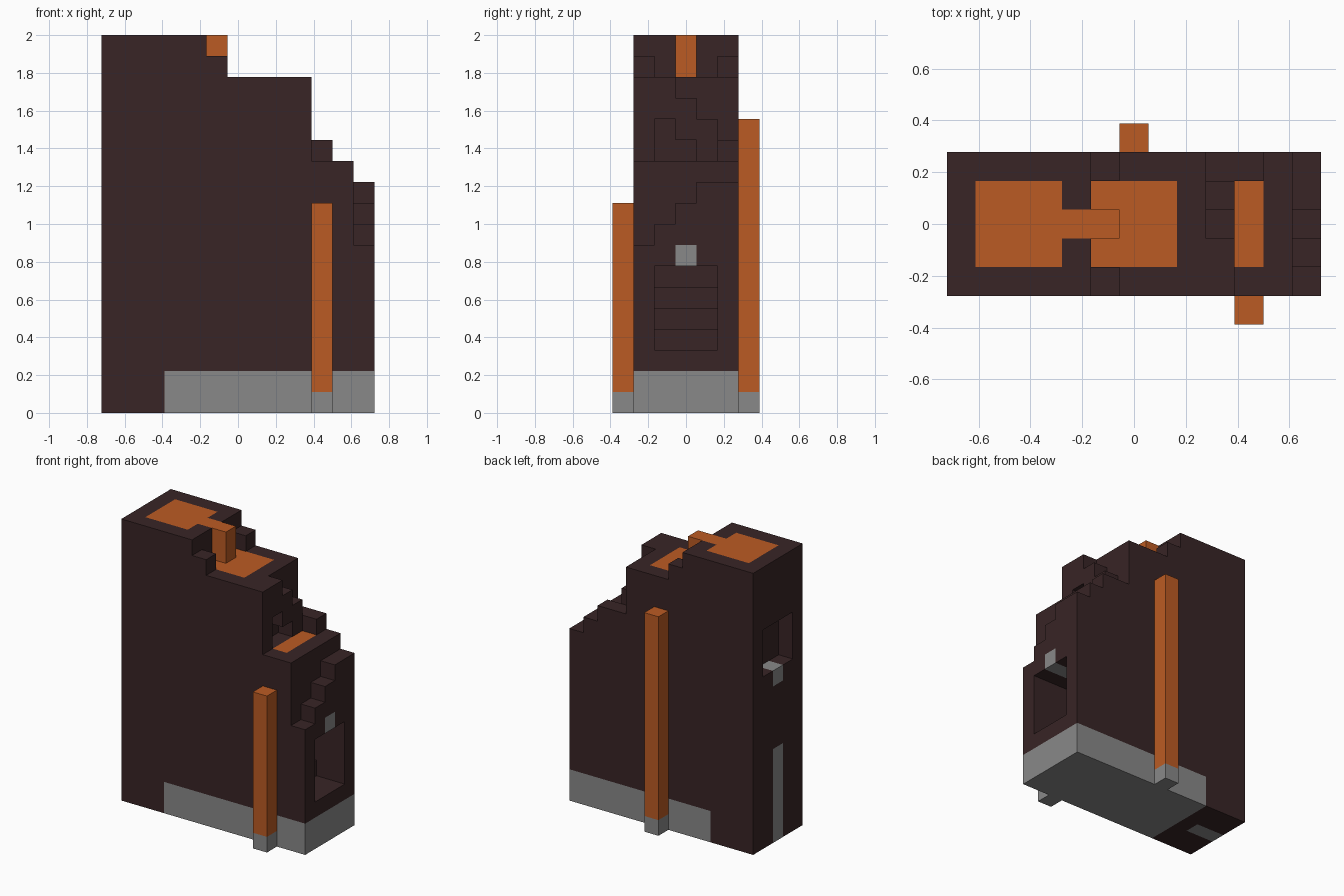
import bpy, bmesh
from mathutils import Vector

old = bpy.data.objects.get("Cube")
if old:
    bpy.data.objects.remove(old, do_unlink=True)

UNIT = 1 / 9                       # block edge length
ORIGIN = Vector((-6.5, -3.5, 0))   # grid corner, in blocks


def material(name, rgb):
    mat = bpy.data.materials.new(name)
    mat.use_nodes = True
    color = (*rgb, 1)
    mat.diffuse_color = color
    bsdf = next(n for n in mat.node_tree.nodes if n.type == 'BSDF_PRINCIPLED')
    bsdf.inputs["Base Color"].default_value = color
    bsdf.inputs["Roughness"].default_value = 0.9
    return mat


DARK = material("dark brown stone", (0.04, 0.018, 0.019))
ORANGE = material("molten orange", (0.50, 0.105, 0.017))
GRAY = material("plain gray", (0.25, 0.25, 0.25))

blocks = {}    # grid cell -> part name
parts = {}     # part name -> material


def cells(x, y, z):
    return [(i, j, k) for i in range(*x) for j in range(*y) for k in range(*z)]


def fill(name, mat, x, y, z):
    parts[name] = mat
    for c in cells(x, y, z):
        blocks[c] = name


def carve(x, y, z):
    for c in cells(x, y, z):
        blocks.pop(c, None)


FULL, MID, CORE = (1, 6), (2, 5), (3, 4)

# Stepped stone body, as columns along x
for x, top in (((0, 5), 18), ((5, 6), 17), ((6, 9), 16), ((10, 12), 12)):
    fill("stone_body", DARK, x, FULL, (0, top))
carve((5, 6), MID, (16, 17))
fill("stone_body", DARK, (10, 11), (5, 6), (12, 13))

# Broken ledges that step across the width
for j, (upper, lower) in enumerate(zip((16, 16, 15, 14, 13), (8, 9, 10, 11, 11)), 1):
    fill("stone_body", DARK, (9, 10), (j, j + 1), (0, upper))
    fill("stone_body", DARK, (12, 13), (j, j + 1), (0, lower))

# Cave mouth above the lower pool
carve((9, 10), (2, 3), (12, 14))
carve((9, 10), CORE, (12, 13))

# Doorway with a stair leading inward
for step in range(4):
    carve((11 - step, 13), MID, (3 + step, 4 + step))

# Window on the tall side
carve((0, 1), MID, (11, 14))

# Gray foundation and accents
fill("foundation", GRAY, (3, 13), FULL, (0, 2))
fill("door_keystone", GRAY, (11, 13), CORE, (7, 8))
fill("window_sill", GRAY, (0, 2), CORE, (10, 11))
fill("wall_channel", GRAY, (0, 2), CORE, (0, 6))

# Molten pools and the fall between them
fill("upper_pool", ORANGE, (1, 4), MID, (17, 18))
fill("middle_pool", ORANGE, (5, 8), MID, (15, 16))
fill("lower_pool", ORANGE, (10, 11), MID, (11, 12))
fill("molten_fall", ORANGE, (4, 6), CORE, (17, 18))
fill("molten_fall", ORANGE, (5, 6), CORE, (16, 17))

# Outer streams standing on gray feet
for side, i, j, top in (("front", 10, 0, 10), ("back", 6, 6, 14)):
    fill(side + "_stream", ORANGE, (i, i + 1), (j, j + 1), (1, top))
    fill(side + "_stream_foot", GRAY, (i, i + 1), (j, j + 1), (0, 1))


# One mesh per part, keeping only exposed faces
def build(name, mat):
    bm = bmesh.new()
    for cell, owner in blocks.items():
        if owner != name:
            continue
        for axis in range(3):
            for sign in (-1, 1):
                n = Vector((0, 0, 0))
                n[axis] = sign
                if tuple(int(a + b) for a, b in zip(cell, n)) in blocks:
                    continue
                u = Vector((0, 0, 0))
                u[(axis + 1) % 3] = 0.5
                v = n.cross(u)
                mid = Vector(cell) + ORIGIN + Vector((0.5, 0.5, 0.5)) + n / 2
                ring = (mid - u - v, mid + u - v, mid + u + v, mid - u + v)
                bm.faces.new([bm.verts.new(p * UNIT) for p in ring])
    bmesh.ops.remove_doubles(bm, verts=bm.verts, dist=UNIT / 100)
    mesh = bpy.data.meshes.new(name)
    bm.to_mesh(mesh)
    bm.free()
    mesh.materials.append(mat)
    bpy.context.collection.objects.link(bpy.data.objects.new(name, mesh))


for name, mat in parts.items():
    build(name, mat)
